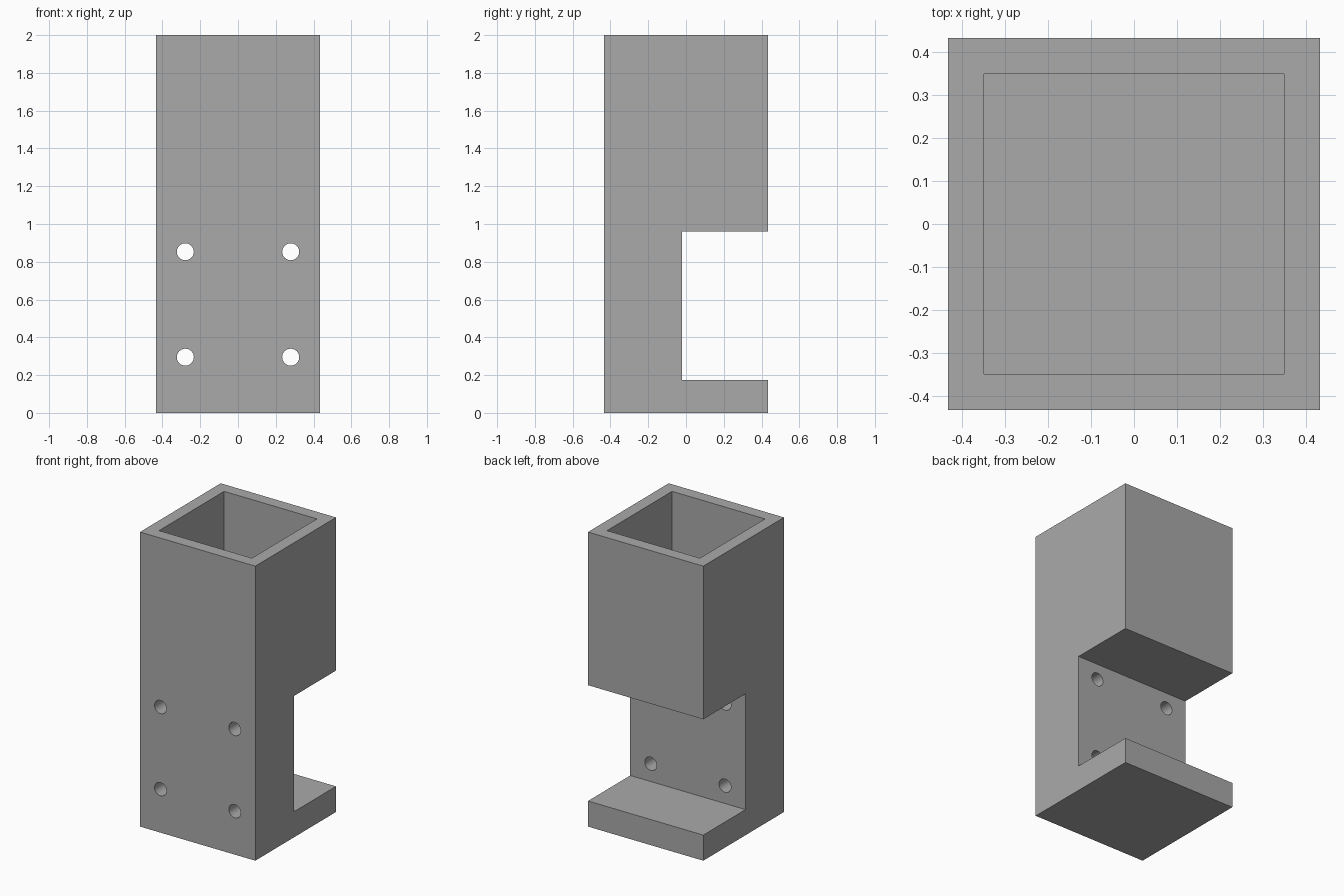
import bpy
import math

if "Cube" in bpy.data.objects:
    bpy.data.objects.remove(bpy.data.objects["Cube"], do_unlink=True)

HALF = 0.433          # half width of the square post
INNER = 0.349         # half width of the socket
HEIGHT = 2.0
SOCKET_FLOOR = 1.05
NOTCH_Y, NOTCH_LOW, NOTCH_HIGH = -0.02, 0.174, 0.96
HOLE_X, HOLE_R = 0.279, 0.045

grey = bpy.data.materials.new("plain grey")
grey.use_nodes = True
colour = (0.4, 0.4, 0.4, 1.0)
grey.diffuse_color = colour
grey.node_tree.nodes["Principled BSDF"].inputs["Base Color"].default_value = colour


def box(name, low, high):
    """Axis-aligned box between two corners."""
    centre = [(a + b) / 2 for a, b in zip(low, high)]
    bpy.ops.mesh.primitive_cube_add(size=1, location=centre)
    ob = bpy.context.object
    ob.name = name
    ob.scale = [b - a for a, b in zip(low, high)]
    bpy.ops.object.transform_apply(location=True, rotation=True, scale=True)
    return ob


def cut(target, cutter):
    """Subtract the cutter from the target, then discard it."""
    cutter.hide_render = True
    mod = target.modifiers.new(cutter.name, "BOOLEAN")
    mod.operation = "DIFFERENCE"
    mod.solver = "EXACT"
    mod.object = cutter
    bpy.context.view_layer.objects.active = target
    bpy.ops.object.modifier_apply(modifier=mod.name)
    bpy.data.objects.remove(cutter, do_unlink=True)


# Square post
post = box("bracket_post", (-HALF, -HALF, 0), (HALF, HALF, HEIGHT))
post.data.materials.append(grey)

# Open socket in the top
cut(post, box("socket_cutter", (-INNER, -INNER, SOCKET_FLOOR), (INNER, INNER, HEIGHT + 0.2)))

# Wide notch through the back, leaving a foot below
cut(post, box("notch_cutter", (-1, NOTCH_Y, NOTCH_LOW), (1, 1, NOTCH_HIGH)))

# Four screw holes through the front wall
for x in (-HOLE_X, HOLE_X):
    for z in (0.295, 0.853):
        bpy.ops.mesh.primitive_cylinder_add(
            vertices=32, radius=HOLE_R, depth=0.6,
            location=(x, (NOTCH_Y - HALF) / 2, z), rotation=(math.pi / 2, 0, 0))
        hole = bpy.context.object
        hole.name = "hole_cutter"
        cut(post, hole)

# Smooth hole walls, sharp edges elsewhere
bpy.ops.object.select_all(action="DESELECT")
post.select_set(True)
bpy.context.view_layer.objects.active = post
bpy.ops.object.shade_smooth_by_angle(angle=math.radians(30))
